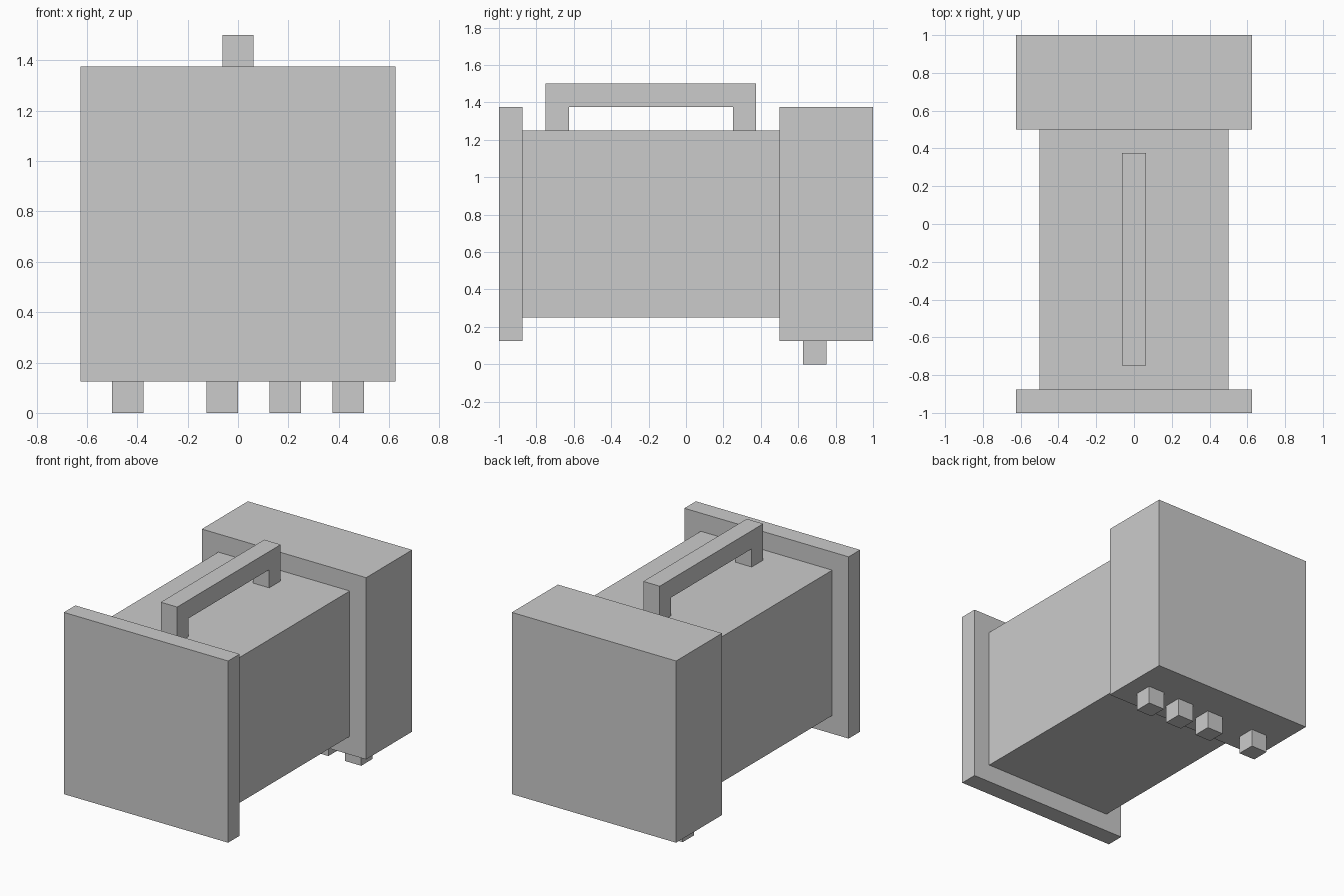
import bpy
import bmesh

if "Cube" in bpy.data.objects:
    bpy.data.objects.remove(bpy.data.objects["Cube"])


def prism(name, profile, x0, x1):
    """Extrude a (y, z) outline along x from x0 to x1."""
    bm = bmesh.new()
    face = bm.faces.new([bm.verts.new((x0, y, z)) for y, z in profile])
    ext = bmesh.ops.extrude_face_region(bm, geom=[face])
    verts = [g for g in ext["geom"] if isinstance(g, bmesh.types.BMVert)]
    bmesh.ops.translate(bm, verts=verts, vec=(x1 - x0, 0, 0))
    bmesh.ops.recalc_face_normals(bm, faces=bm.faces)
    mesh = bpy.data.meshes.new(name)
    bm.to_mesh(mesh)
    bm.free()
    obj = bpy.data.objects.new(name, mesh)
    bpy.context.collection.objects.link(obj)
    return obj


def box(name, x, y, z):
    """Box from (min, max) ranges on each axis."""
    outline = [(y[0], z[0]), (y[1], z[0]), (y[1], z[1]), (y[0], z[1])]
    return prism(name, outline, *x)


# Main body between the two end blocks
box("body", (-0.5, 0.5), (-0.875, 0.5), (0.25, 1.25))
box("front_plate", (-0.625, 0.625), (-1, -0.875), (0.125, 1.375))
box("rear_block", (-0.625, 0.625), (0.5, 1), (0.125, 1.375))

# Carrying handle: an upside-down U standing on the body
prism("handle", [(-0.75, 1.25), (-0.625, 1.25), (-0.625, 1.375), (0.25, 1.375),
                 (0.25, 1.25), (0.375, 1.25), (0.375, 1.5), (-0.75, 1.5)],
      -0.0625, 0.0625)

# Row of unevenly spaced pins under the rear block
for i, x in enumerate((-0.5, -0.125, 0.125, 0.375), 1):
    box(f"pin_{i}", (x, x + 0.125), (0.625, 0.75), (0, 0.125))
